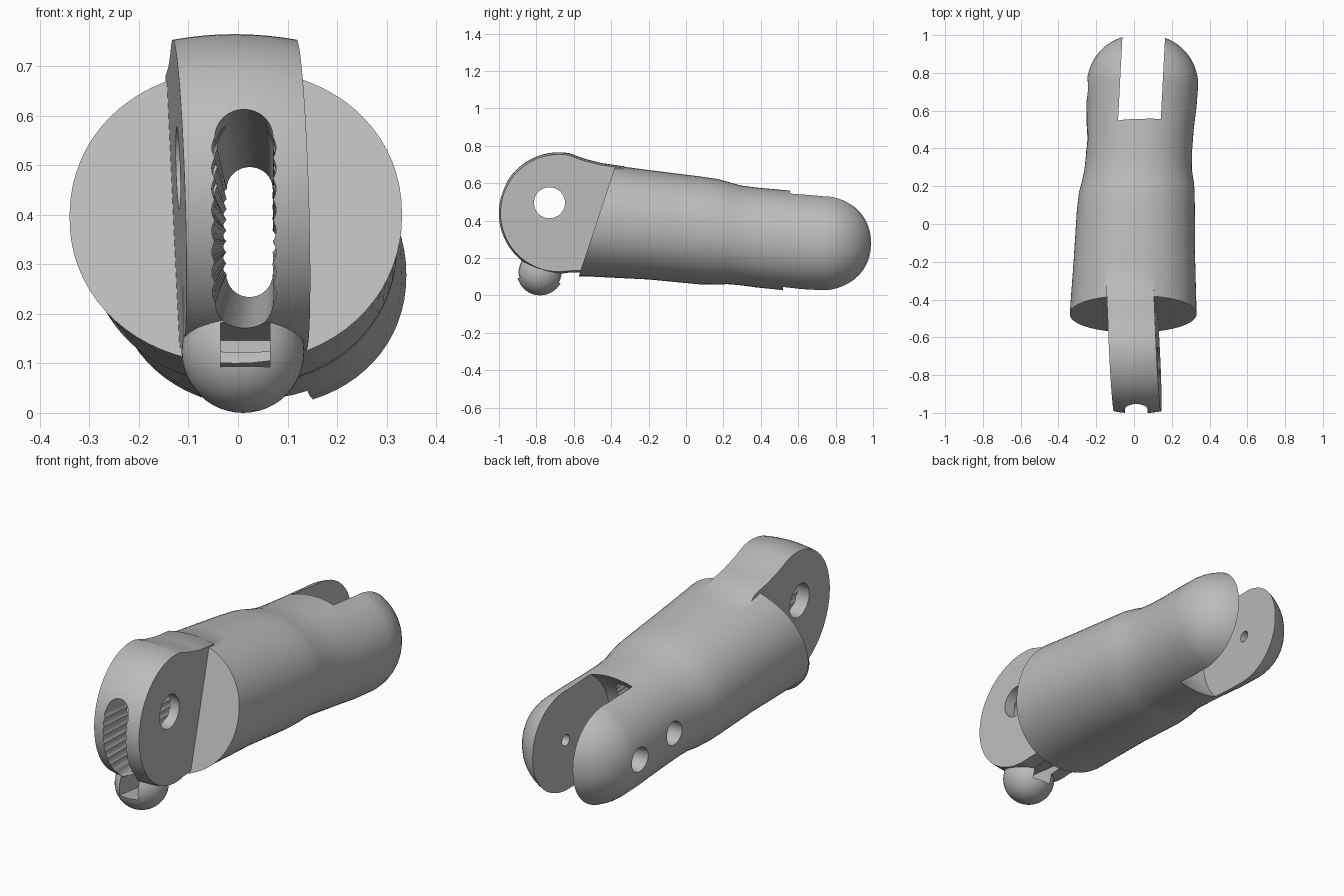
import bpy, bmesh, math
from mathutils import Matrix, Vector

old = bpy.data.objects.get("Cube")
if old:
    bpy.data.objects.remove(old, do_unlink=True)

grey = bpy.data.materials.new("matte_grey")
grey.use_nodes = True
grey.diffuse_color = (0.5, 0.5, 0.5, 1)
grey.node_tree.nodes["Principled BSDF"].inputs["Base Color"].default_value = (0.5, 0.5, 0.5, 1)


def finish(name, bm):
    bmesh.ops.recalc_face_normals(bm, faces=bm.faces)
    mesh = bpy.data.meshes.new(name)
    bm.to_mesh(mesh)
    bm.free()
    mesh.materials.append(grey)
    ob = bpy.data.objects.new(name, mesh)
    bpy.context.collection.objects.link(ob)
    return ob


def loft(name, rings):
    """Skin a closed solid through rings of equal point count."""
    bm = bmesh.new()
    loops = [[bm.verts.new(p) for p in ring] for ring in rings]
    n = len(loops[0])
    for a, b in zip(loops, loops[1:]):
        for i in range(n):
            j = (i + 1) % n
            bm.faces.new((a[i], a[j], b[j], b[i]))
    bm.faces.new(loops[0])
    bm.faces.new(loops[-1])
    return finish(name, bm)


def box(name, centre, size, tilt=0):
    bm = bmesh.new()
    bmesh.ops.create_cube(bm, size=1, matrix=Matrix.Translation(centre)
                          @ Matrix.Rotation(tilt, 4, 'X') @ Matrix.Diagonal((*size, 1)))
    return finish(name, bm)


def pin(name, x0, x1, y, z, r0, r1=None):
    """Cylinder or cone along x."""
    r1 = r0 if r1 is None else r1
    turn = [math.tau * i / 40 for i in range(40)]
    return loft(name, [[(x, y + r * math.cos(t), z + r * math.sin(t)) for t in turn]
                       for x, r in ((x0, r0), (x1, r1))])


def crowned(name, outline, centre, half, x_mid, slope, roll, crown):
    """Plate across x whose rim bulges in the middle and which is slightly skewed."""
    cy, cz = centre
    rings = []
    for k in range(9):
        u = k / 4 - 1
        s = 1 - crown * u * u
        rings.append([(x_mid + u * half + slope * (y - cy) + roll * (z - cz),
                       cy + (y - cy) * s, cz + (z - cz) * s) for y, z in outline])
    return loft(name, rings)


def combine(target, other, operation):
    mod = target.modifiers.new("combine", 'BOOLEAN')
    mod.object, mod.operation, mod.solver = other, operation, 'EXACT'
    bpy.context.view_layer.objects.active = target
    bpy.ops.object.modifier_apply(modifier=mod.name)
    bpy.data.objects.remove(other, do_unlink=True)


def section(y, cx, hx, top, bottom):
    """Slightly squared oval cross-section."""
    ring = []
    for i in range(72):
        c, s = math.cos(math.tau * i / 72), math.sin(math.tau * i / 72)
        ring.append((cx + hx * math.copysign(abs(c) ** 0.95, c), y,
                     (top + bottom) / 2 + (top - bottom) / 2 * math.copysign(abs(s) ** 0.95, s)))
    return ring


# Body: tapered sleeve with a soft step and a domed back
stations = [(-0.75, -0.005, 0.345, 0.74, 0.10), (-0.5, -0.005, 0.337, 0.71, 0.10),
            (-0.2, 0.002, 0.322, 0.67, 0.085), (0.08, 0.01, 0.312, 0.635, 0.058),
            (0.17, 0.015, 0.306, 0.622, 0.057), (0.22, 0.02, 0.297, 0.608, 0.06),
            (0.29, 0.022, 0.284, 0.588, 0.054), (0.38, 0.027, 0.28, 0.576, 0.042),
            (0.5, 0.033, 0.283, 0.565, 0.03), (0.62, 0.04, 0.291, 0.555, 0.018),
            (0.735, 0.045, 0.295, 0.545, 0.012)]
rings = [section(*s) for s in stations]
for i in range(1, 16):
    t = i / 16 * math.pi / 2
    k = math.cos(t) ** 0.92
    rings.append(section(0.735 + 0.27 * math.sin(t), 0.045, 0.295 * k,
                         0.28 + 0.266 * k, 0.28 - 0.268 * k))
body = loft("finger_segment", rings)

# Slanted front face of the sleeve
tilt = math.atan(0.33)
centre = Vector((0, -0.475, 0.4)) + Matrix.Rotation(-tilt, 3, 'X') @ Vector((0, -0.5, 0))
combine(body, box("front_trim", centre, (2, 1, 3), -tilt), 'DIFFERENCE')

# Hinge tongue: round crowned plate running back into the sleeve
outline = [(-0.68 + 0.323 * math.cos(math.radians(a)), 0.44 + 0.325 * math.sin(math.radians(a)))
           for a in range(80, 281, 5)]
outline += [(-0.45, 0.125), (-0.25, 0.16), (-0.2, 0.3), (-0.2, 0.6), (-0.33, 0.69),
            (-0.45, 0.707), (-0.54, 0.73)]
combine(body, crowned("tongue", outline, (-0.68, 0.44), 0.125, 0.003, -0.047, -0.03, 0.035), 'UNION')

# Stop ball under the tongue, with a cord channel
bm = bmesh.new()
bmesh.ops.create_uvsphere(bm, u_segments=40, v_segments=24, radius=0.124,
                          matrix=Matrix.Translation((0.01, -0.78, 0.124)))
combine(body, finish("stop_ball", bm), 'UNION')
combine(body, box("cord_channel", (0.015, -0.78, 0.125), (0.1, 0.4, 0.09), -0.12), 'DIFFERENCE')

# Back slot between the two lugs
circle = [(0.73 + 0.33 * math.cos(math.tau * i / 72), 0.28 + 0.33 * math.sin(math.tau * i / 72))
          for i in range(72)]
combine(body, crowned("lug_slot", circle, (0.73, 0.28), 0.113, 0.038, 0.05, 0, 0.04), 'DIFFERENCE')


# Ribbed tunnel from the tongue rim to the slot
def tunnel_ring(y, cx, hw, zc, hh):
    ring = []
    straight = hh - hw
    for side in (1, -1):
        for i in range(16):
            a = math.pi * i / 16
            ring.append((cx + side * hw * math.cos(a), y, zc + side * (straight + hw * math.sin(a))))
        for i in range(48):
            f = i / 48
            ripple = 0.006 * abs(math.sin(f * 8 * math.pi))
            ring.append((cx - side * (hw + ripple), y, zc + side * straight * (1 - 2 * f)))
    return ring


combine(body, loft("tunnel", [tunnel_ring(-1.1, 0.011, 0.06, 0.39, 0.235),
                              tunnel_ring(0.5, 0.024, 0.046, 0.367, 0.128)]), 'DIFFERENCE')

# Pin holes: tongue bore, lug pivot with countersink, side port
for cutter in (pin("tongue_bore", -0.3, 0.3, -0.73, 0.495, 0.083),
               pin("pivot_bore", -0.4, 0.22, 0.74, 0.28, 0.028),
               pin("pivot_countersink", -0.4, -0.17, 0.72, 0.28, 0.085, 0.05),
               pin("side_port", -0.4, 0.02, 0.45, 0.31, 0.058)):
    combine(body, cutter, 'DIFFERENCE')

# Smooth shading with crisp cut edges
bpy.ops.object.select_all(action='DESELECT')
body.select_set(True)
bpy.context.view_layer.objects.active = body
bpy.ops.object.shade_smooth_by_angle(angle=math.radians(30))
